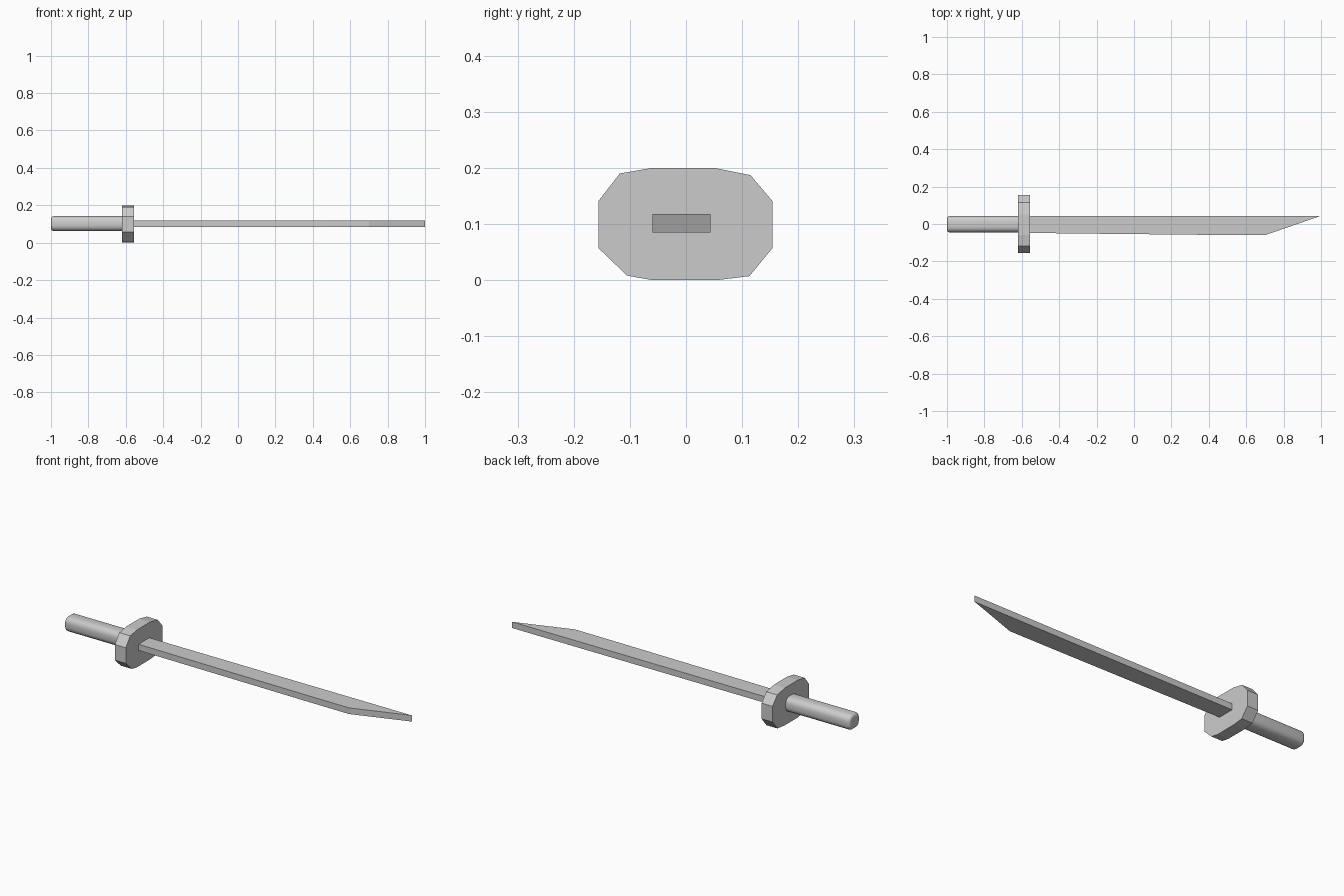
import bpy, bmesh, math

if "Cube" in bpy.data.objects:
    bpy.data.objects.remove(bpy.data.objects["Cube"])


def loft(name, sections):
    """Closed solid skinned through equal-length rings of points."""
    bm = bmesh.new()
    rings = [[bm.verts.new(p) for p in s] for s in sections]
    n = len(rings[0])
    for a, b in zip(rings, rings[1:]):
        for i in range(n):
            j = (i + 1) % n
            bm.faces.new((a[i], a[j], b[j], b[i]))
    bm.faces.new(rings[0])
    bm.faces.new(rings[-1])
    bmesh.ops.recalc_face_normals(bm, faces=bm.faces[:])
    mesh = bpy.data.meshes.new(name)
    bm.to_mesh(mesh)
    bm.free()
    ob = bpy.data.objects.new(name, mesh)
    bpy.context.collection.objects.link(ob)
    return ob


def rounded_ring(x, hy, hz, r, cy=-0.001, cz=0.102, seg=4):
    """Rounded rectangle in the YZ plane."""
    pts = []
    for k, (sy, sz) in enumerate([(1, 1), (-1, 1), (-1, -1), (1, -1)]):
        for s in range(seg + 1):
            a = math.radians(90 * (k + s / seg))
            pts.append((x, cy + sy * (hy - r) + r * math.cos(a),
                        cz + sz * (hz - r) + r * math.sin(a)))
    return pts


# Grip with rounded cross-section and softened butt end
grip_rings = []
for s in range(4):
    a = math.radians(30 * s)
    inset = 0.015 * (1 - math.sin(a))
    grip_rings.append(rounded_ring(-1 + 0.015 * (1 - math.cos(a)),
                                   0.044 - inset, 0.04 - inset, 0.03 - inset))
grip_rings.append(rounded_ring(-0.61, 0.044, 0.04, 0.03))
grip = loft("grip", grip_rings)
bpy.context.view_layer.objects.active = grip
grip.select_set(True)
bpy.ops.object.shade_smooth_by_angle(angle=math.radians(35))
grip.select_set(False)

# Faceted hand guard
guard_profile = [(-0.06, 0.2), (0.05, 0.2), (0.115, 0.187), (0.154, 0.141),
                 (0.154, 0.057), (0.113, 0.007), (0.055, 0.0), (-0.06, 0.0),
                 (-0.105, 0.008), (-0.156, 0.057), (-0.156, 0.141), (-0.118, 0.19)]
loft("guard", [[(x, y, z) for y, z in guard_profile] for x in (-0.621, -0.556)])

# Single-edged blade with slanted tip
blade_profile = [(-0.59, 0.044), (1.0, 0.044), (0.70, -0.06), (0.48, -0.059),
                 (0.2, -0.056), (-0.1, -0.053), (-0.38, -0.05), (-0.59, -0.047)]
loft("blade", [[(x, y, z) for x, y in blade_profile] for z in (0.085, 0.118)])
